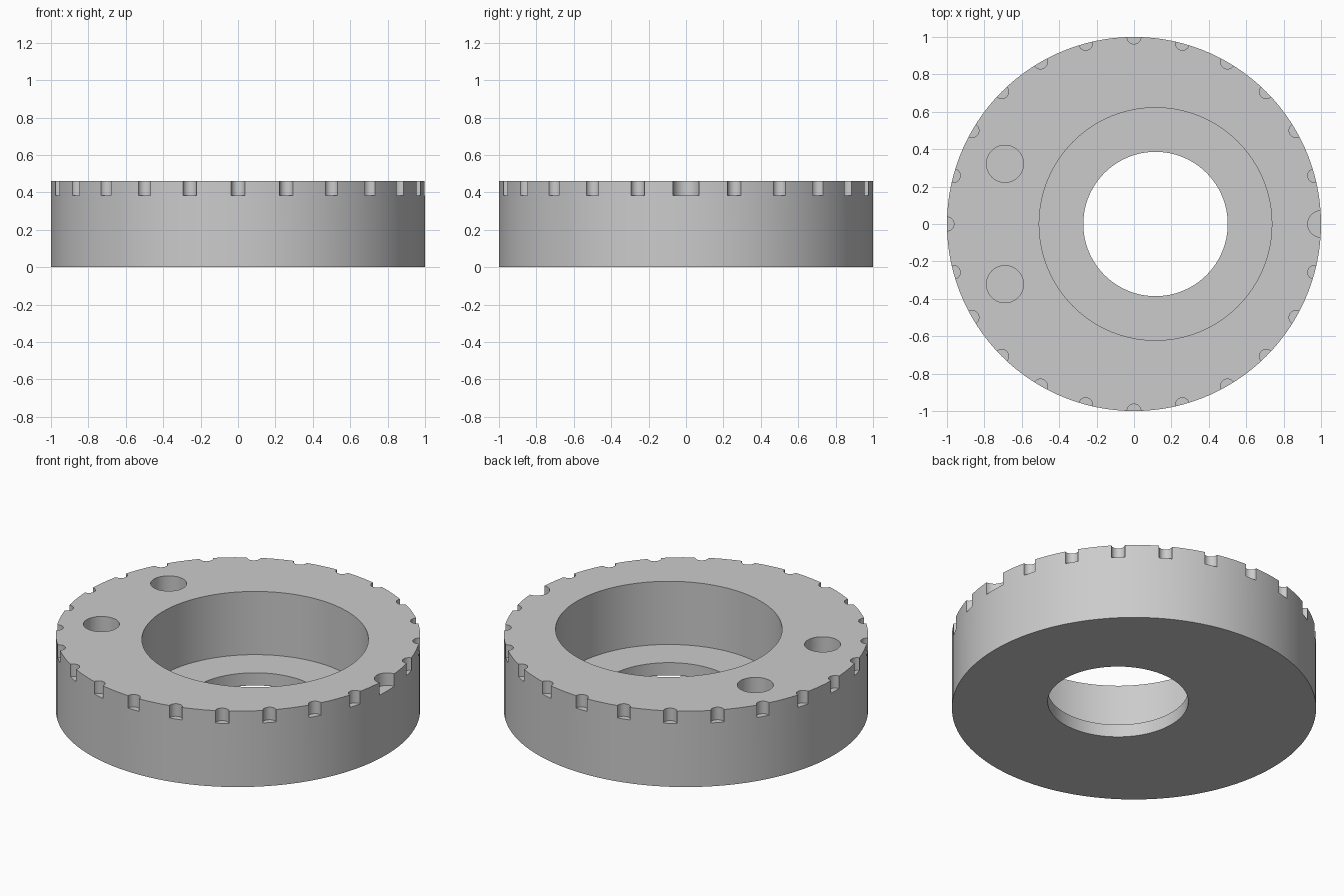
import bpy
from math import cos, sin, radians

cube = bpy.data.objects.get("Cube")
if cube:
    bpy.data.objects.remove(cube, do_unlink=True)

HEIGHT = 0.46
LEDGE = 0.077           # floor thickness below the recess
NOTCH_Z = 0.384         # bottom of the rim notches
BORE_X = 0.115          # the bore sits off centre


def cylinder(name, x, y, radius, z0, z1, sides):
    bpy.ops.mesh.primitive_cylinder_add(
        vertices=sides, radius=radius, depth=z1 - z0,
        location=(x, y, (z0 + z1) / 2))
    obj = bpy.context.object
    obj.name = name
    return obj


# Main disc
disc = cylinder("eccentric_disc", 0, 0, 1, 0, HEIGHT, 120)


def cut(name, x, y, radius, z0, z1, sides=32):
    """Remove a vertical cylinder from the disc."""
    cutter = cylinder(name, x, y, radius, z0, z1, sides)
    cutter.hide_render = True
    mod = disc.modifiers.new(name, 'BOOLEAN')
    mod.operation = 'DIFFERENCE'
    mod.solver = 'EXACT'
    mod.object = cutter
    bpy.context.view_layer.objects.active = disc
    bpy.ops.object.modifier_apply(modifier=mod.name)
    bpy.data.objects.remove(cutter, do_unlink=True)


# Stepped bore: wide recess, then a through hole in its floor
cut("recess", BORE_X, 0, 0.622, LEDGE, 1, 96)
cut("through_hole", BORE_X, 0, 0.386, -1, 0.2, 96)

# Two blind holes
for side in (-1, 1):
    cut("blind_hole", -0.69, side * 0.322, 0.099, LEDGE, 1, 48)

# Index notches around the upper rim, with one larger at +x
for i in range(24):
    a = radians(15 * i)
    cut("rim_notch", cos(a), sin(a), 0.037 if i else 0.071, NOTCH_Z, 1)

# Material
mat = bpy.data.materials.new("plain grey")
mat.use_nodes = True
grey = (0.6, 0.6, 0.6, 1)
mat.diffuse_color = grey
mat.node_tree.nodes["Principled BSDF"].inputs["Base Color"].default_value = grey
disc.data.materials.clear()
disc.data.materials.append(mat)
for poly in disc.data.polygons:
    poly.material_index = 0

# Smooth round walls, sharp rims
bpy.ops.object.select_all(action='DESELECT')
disc.select_set(True)
bpy.context.view_layer.objects.active = disc
bpy.ops.object.shade_smooth_by_angle(angle=radians(30))
